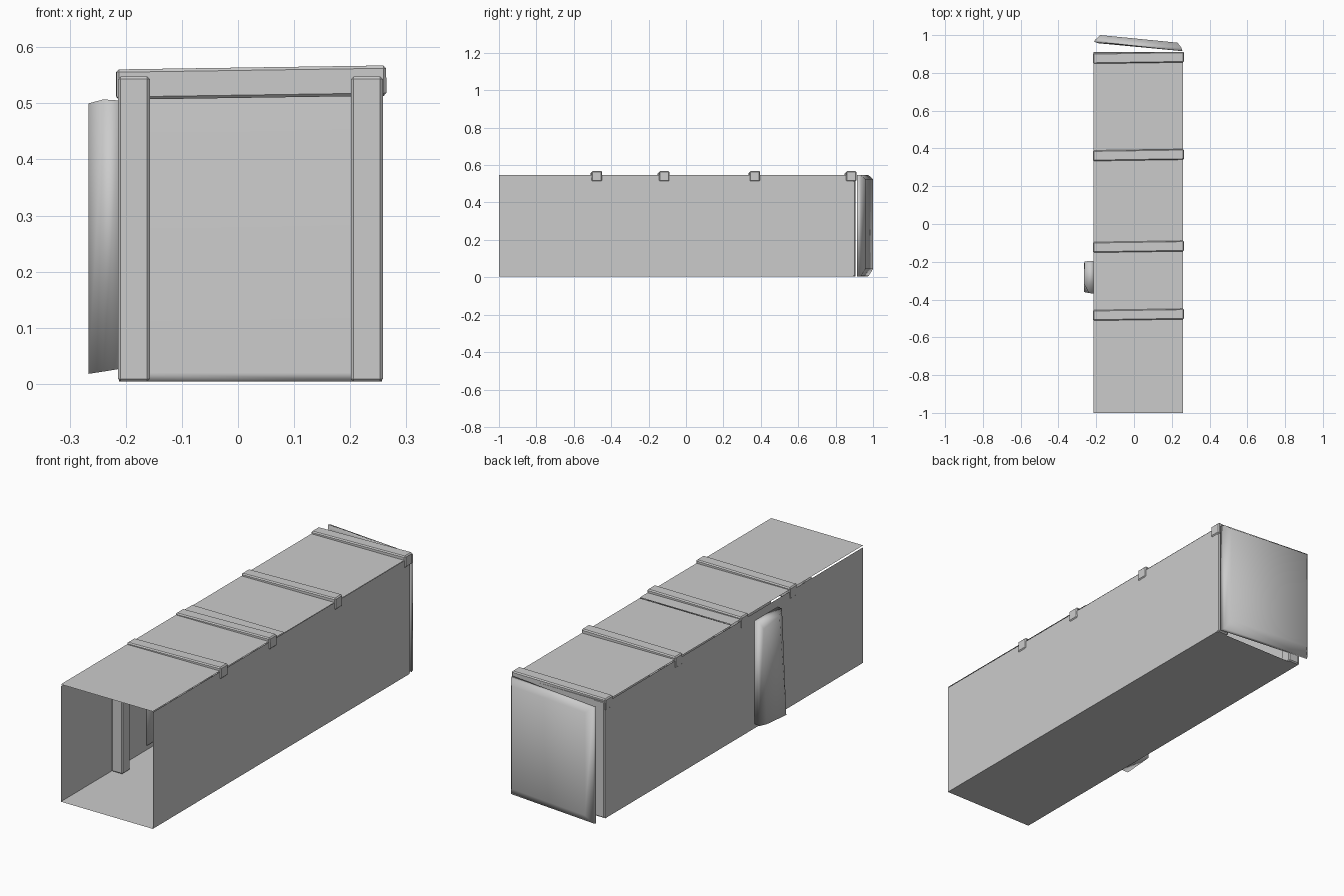
import bpy, bmesh, math
from mathutils import Vector

if "Cube" in bpy.data.objects:
    bpy.data.objects.remove(bpy.data.objects["Cube"])

grey = bpy.data.materials.new("plain grey")
grey.diffuse_color = (0.6, 0.6, 0.6, 1)
grey.use_nodes = True
grey.node_tree.nodes["Principled BSDF"].inputs["Base Color"].default_value = grey.diffuse_color

X0, X1 = -0.215, 0.26      # side walls
Y0, Y1 = -1.0, 0.905       # open front, rear opening


def finish(name, bm):
    me = bpy.data.meshes.new(name)
    bm.to_mesh(me)
    bm.free()
    me.materials.append(grey)
    ob = bpy.data.objects.new(name, me)
    bpy.context.collection.objects.link(ob)
    return ob


def sheet(name, *corners):
    bm = bmesh.new()
    bm.faces.new([bm.verts.new(c) for c in corners])
    return finish(name, bm)


def beam(name, centre, size, rot=(0, 0, 0)):
    bm = bmesh.new()
    bmesh.ops.create_cube(bm, size=1)
    for v in bm.verts:
        v.co = Vector(a * b for a, b in zip(v.co, size))
    bmesh.ops.bevel(bm, geom=bm.edges[:], offset=0.005, segments=1, affect='EDGES')
    ob = finish(name, bm)
    ob.location = centre
    ob.rotation_euler = rot
    return ob


def dish(name, rings):
    """Closed pillow panel from a list of four-corner rings, smooth shaded."""
    bm = bmesh.new()
    loops = [[bm.verts.new(c) for c in r] for r in rings]
    for a, b in zip(loops, loops[1:]):
        for i in range(4):
            j = (i + 1) % 4
            bm.faces.new((a[i], a[j], b[j], b[i]))
    bm.faces.new(loops[0][::-1])
    bm.faces.new(loops[-1])
    bmesh.ops.recalc_face_normals(bm, faces=bm.faces[:])
    for f in bm.faces:
        f.smooth = True
    return finish(name, bm)


# Thin corridor shell: floor, walls and two roof panels
sheet("floor", (X0, Y0, 0.004), (X1, Y0, 0.004), (X1, 0.895, 0.004), (X0, 0.895, 0.004))
sheet("left_wall", (X0, Y1, 0.004), (X0, Y0, 0.004), (X0, Y0, 0.543), (X0, Y1, 0.543))
sheet("right_wall", (X1, Y0, 0.004), (X1, 0.895, 0.004), (X1, 0.895, 0.548), (X1, Y0, 0.548))
for name, ya, yb, z in (("front_roof", Y0, -0.03, 0.552), ("rear_roof", -0.03, 0.91, 0.549)):
    sheet(name, (X0, ya, z), (X1, ya, z), (X1, yb, z), (X0, yb, z))

# Slightly crooked roof beams
for y in (-0.48, -0.12, 0.365, 0.88):
    beam("roof_beam", (0.0235, y, 0.537), (0.481, 0.056, 0.054),
         (0, -math.atan(0.007 / 0.475), 0.015))

# Support posts along both walls
for y in (-0.6, -0.12, 0.36, 0.878):
    for x in (X0 + 0.0295, X1 - 0.0305):
        beam("post", (x, y, 0.276), (0.057, 0.057, 0.544))

# Rear door, standing ajar with a pillowed outer face
def door_ring(xa, ya, xb, yb, za, zb):
    return [(xa, ya, za), (xb, yb, za), (xb, yb, zb), (xa, ya, zb)]

dish("rear_door", [
    door_ring(-0.19, 0.957, 0.235, 0.922, 0.02, 0.53),
    door_ring(-0.212, 0.966, 0.257, 0.915, 0.004, 0.548),
    door_ring(-0.205, 0.976, 0.25, 0.935, 0.006, 0.546),
    door_ring(-0.178, 1.0, 0.23, 0.96, 0.045, 0.525)])

# Side hatch bulging from the left wall
def hatch_ring(x, ya, yb, za, zb):
    return [(x, ya, za), (x, yb, za), (x, yb, zb), (x, ya, zb)]

dish("side_hatch", [
    hatch_ring(-0.21, -0.37, -0.198, 0.027, 0.505),
    hatch_ring(-0.24, -0.365, -0.195, 0.022, 0.507),
    [(-0.266, -0.36, 0.018), (-0.266, -0.215, 0.03),
     (-0.262, -0.2, 0.48), (-0.266, -0.31, 0.5)]])
